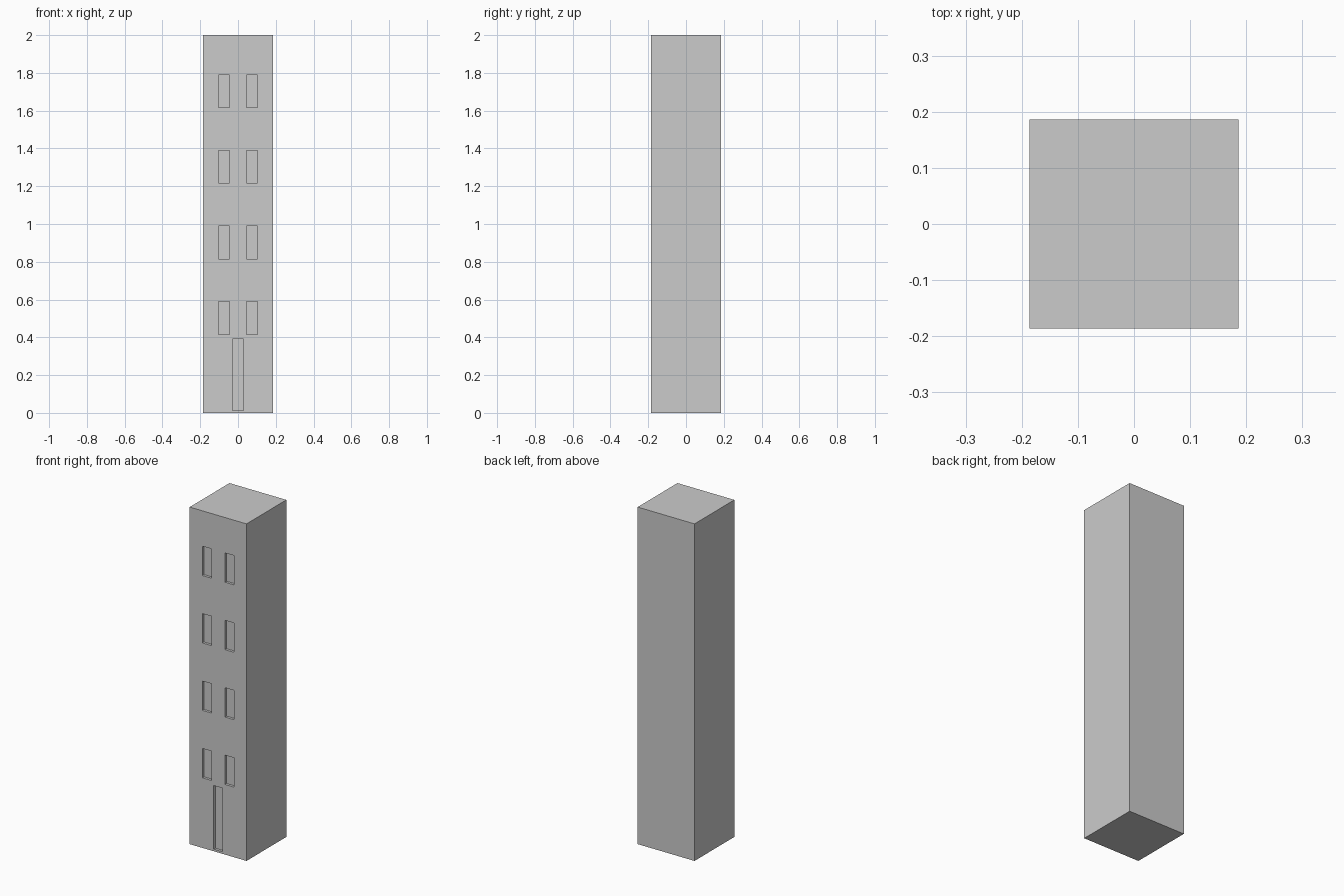
import bpy, bmesh
from mathutils import Matrix, Vector

if "Cube" in bpy.data.objects:
    bpy.data.objects.remove(bpy.data.objects["Cube"])

HALF = 0.1865    # half width of the square tower
DEPTH = 0.015    # depth of window and door recesses


def add_box(bm, lo, hi):
    lo, hi = Vector(lo), Vector(hi)
    m = Matrix.Translation((lo + hi) / 2) @ Matrix.Diagonal((*(hi - lo), 1))
    bmesh.ops.create_cube(bm, size=1, matrix=m)


def make_object(name, boxes):
    bm = bmesh.new()
    for lo, hi in boxes:
        add_box(bm, lo, hi)
    mesh = bpy.data.meshes.new(name)
    bm.to_mesh(mesh)
    bm.free()
    obj = bpy.data.objects.new(name, mesh)
    bpy.context.collection.objects.link(obj)
    return obj


def recess(x, z0, z1, half_width=0.029):
    return ((x - half_width, -HALF - 0.05, z0),
            (x + half_width, -HALF + DEPTH, z1))


# Tower block
tower = make_object("tower", [((-HALF, -HALF, 0), (HALF, HALF, 2))])

# Door and four floors of paired windows, recessed into the front
openings = [recess(0, 0.0125, 0.39)]
for floor in range(4):
    z = 0.4 * floor
    for side in (-1, 1):
        openings.append(recess(side * 0.074, 0.416 + z, 0.59 + z))
cutter = make_object("opening_cutter", openings)
cutter.hide_render = True
cutter.display_type = 'WIRE'

cut = tower.modifiers.new("openings", 'BOOLEAN')
cut.operation = 'DIFFERENCE'
cut.solver = 'EXACT'
cut.object = cutter
